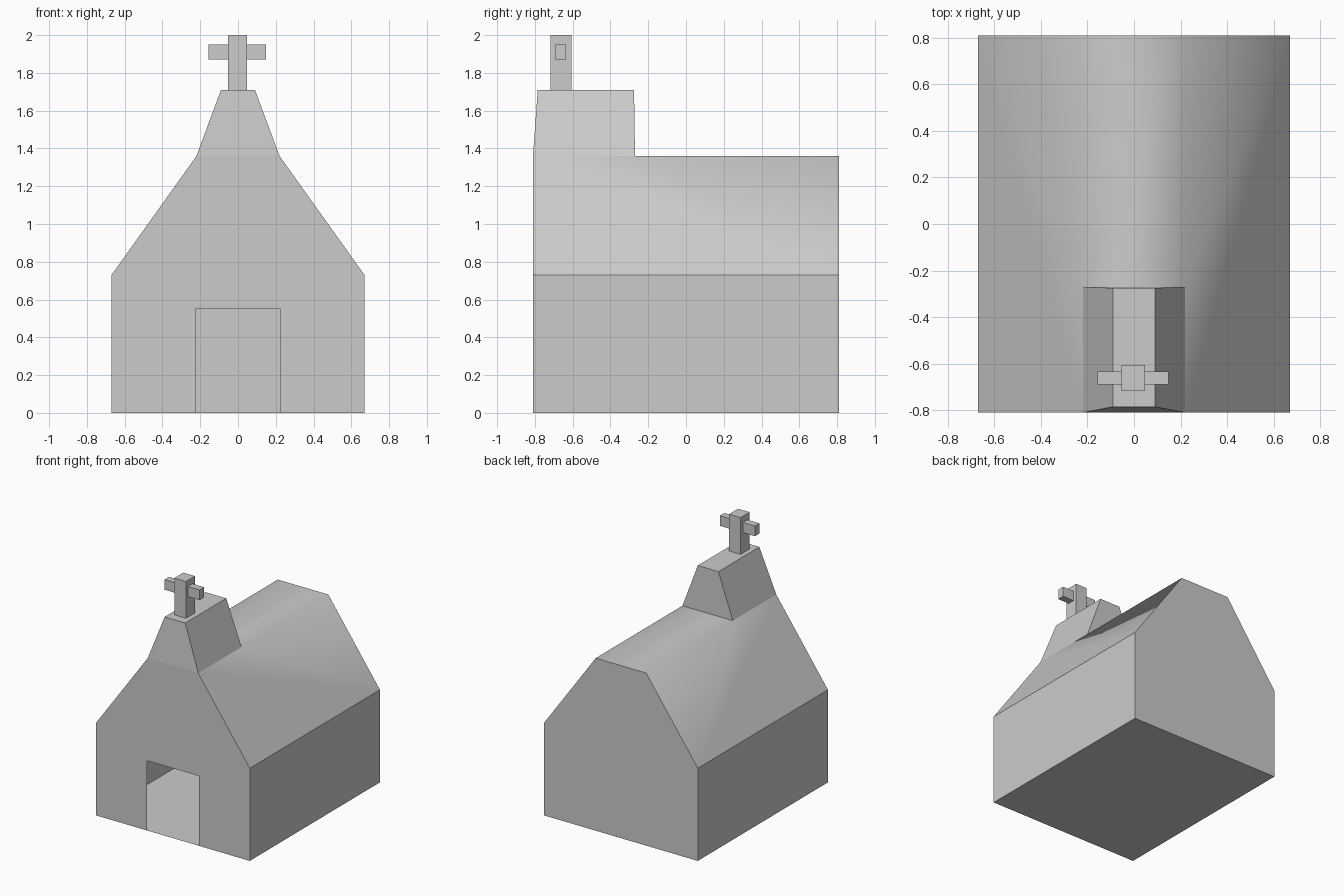
import bpy, bmesh
from mathutils import Vector

if "Cube" in bpy.data.objects:
    bpy.data.objects.remove(bpy.data.objects["Cube"])


def make_mesh(name, faces, smooth=()):
    """Mesh from lists of corner points; matching corners are shared."""
    bm = bmesh.new()
    verts = {}
    for i, pts in enumerate(faces):
        loop = []
        for p in pts:
            if p not in verts:
                verts[p] = bm.verts.new(p)
            loop.append(verts[p])
        bm.faces.new(loop).smooth = i in smooth
    bmesh.ops.recalc_face_normals(bm, faces=bm.faces[:])
    me = bpy.data.meshes.new(name)
    bm.to_mesh(me)
    bm.free()
    ob = bpy.data.objects.new(name, me)
    bpy.context.collection.objects.link(ob)
    return ob


def box(name, lo, hi):
    lo, hi = Vector(lo), Vector(hi)
    bpy.ops.mesh.primitive_cube_add(size=1, location=(lo + hi) / 2)
    ob = bpy.context.object
    ob.name = name
    ob.scale = hi - lo
    return ob


# Main dimensions
W, L = 0.67, 0.81            # half width and half length of the hall
EAVE, RIDGE, R = 0.73, 1.36, 0.22
DOOR_W, DOOR_H = 0.225, 0.55
SY = -0.27                   # back of the steeple


def slope(s):
    return [(s * W, -L, EAVE), (s * W, L, EAVE), (s * R, L, RIDGE),
            (s * R, SY, RIDGE), (s * R, -L, RIDGE)]


def wall(s):
    return [(s * W, -L, 0), (s * W, L, 0), (s * W, L, EAVE), (s * W, -L, EAVE)]


# Hollow hall: smooth roof, flat walls, open doorway in the front gable
gable = [(W, 0), (W, EAVE), (R, RIDGE), (-R, RIDGE), (-W, EAVE), (-W, 0)]
door = [(-DOOR_W, 0), (-DOOR_W, DOOR_H), (DOOR_W, DOOR_H), (DOOR_W, 0)]
roof_top = [(-R, SY, RIDGE), (R, SY, RIDGE), (R, L, RIDGE), (-R, L, RIDGE)]
floor = [(-W, -L, 0), (W, -L, 0), (W, L, 0), (-W, L, 0)]
make_mesh("hall", [
    slope(1), slope(-1), roof_top, wall(1), wall(-1), floor,
    [(x, L, z) for x, z in gable],
    [(x, -L, z) for x, z in gable + door],
], smooth=(0, 1, 2))

# Steeple: tapered block, open underneath
base = [(-R, -L, RIDGE), (R, -L, RIDGE), (R, SY, RIDGE), (-R, SY, RIDGE)]
top = [(-0.09, -0.785, 1.71), (0.09, -0.785, 1.71),
       (0.09, -0.275, 1.71), (-0.09, -0.275, 1.71)]
sides = [[base[i], base[(i + 1) % 4], top[(i + 1) % 4], top[i]] for i in range(4)]
make_mesh("steeple", sides + [top])

# Cross on the steeple
box("cross_post", (-0.053, -0.717, 1.71), (0.048, -0.605, 2.0))
box("cross_arm", (-0.157, -0.69, 1.87), (0.149, -0.634, 1.95))
